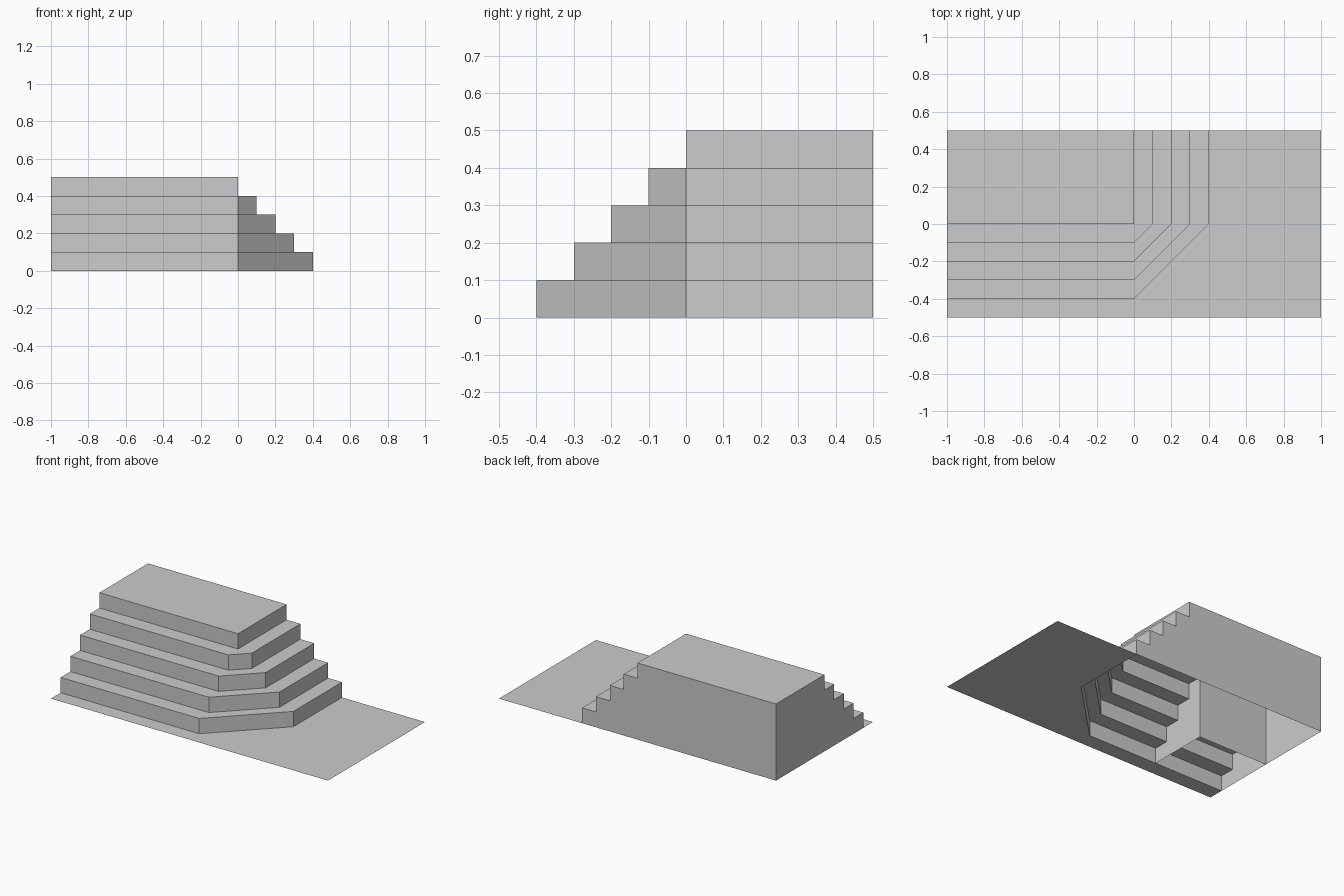
import bpy
import bmesh

cube = bpy.data.objects.get("Cube")
if cube:
    bpy.data.objects.remove(cube, do_unlink=True)

# Single plain grey material
GREY = (0.604, 0.604, 0.604, 1.0)
grey = bpy.data.materials.new("light_grey")
grey.diffuse_color = GREY
grey.use_nodes = True
grey.node_tree.nodes["Principled BSDF"].inputs["Base Color"].default_value = GREY

STEPS, STEP = 5, 0.1          # number of levels, rise and going
TOP = STEPS * STEP
LEFT, RIGHT, FRONT, BACK = -1.0, 1.0, -0.5, 0.5
MIDDLE = -0.5                 # position of the inner partition


def make_object(name, faces):
    """Build a flat shaded object from a list of corner loops."""
    bm = bmesh.new()
    for loop in faces:
        bm.faces.new([bm.verts.new(co) for co in loop])
    bmesh.ops.remove_doubles(bm, verts=bm.verts, dist=1e-5)
    mesh = bpy.data.meshes.new(name)
    bm.to_mesh(mesh)
    bm.free()
    mesh.materials.append(grey)
    obj = bpy.data.objects.new(name, mesh)
    bpy.context.scene.collection.objects.link(obj)
    return obj


# Stair profile as (distance out from the platform, height)
profile = []
for k in range(STEPS):
    out = (STEPS - 1 - k) * STEP
    profile += [(out, k * STEP), (out, (k + 1) * STEP)]


def path(out, z):
    """Plan line of the stairs: front run, chamfered corner, side run."""
    return [(LEFT, -out, z), (0, -out, z), (out, 0, z), (out, BACK, z)]


# Risers and treads swept around the corner
step_faces = []
for low, high in zip(profile, profile[1:]):
    a, b = path(*low), path(*high)
    for i in range(3):
        loop = [a[i], a[i + 1], b[i + 1], b[i]]
        loop = [p for n, p in enumerate(loop) if p not in loop[:n]]
        if len(loop) > 2:
            step_faces.append(loop)
make_object("steps", step_faces)

# Upper platform
make_object("platform", [[(LEFT, 0, TOP), (0, 0, TOP), (0, BACK, TOP), (LEFT, BACK, TOP)]])

# Outer walls closing the ends of the stairs
make_object("end_wall", [[(LEFT, -o, z) for o, z in profile]
                         + [(LEFT, BACK, TOP), (LEFT, BACK, 0)]])
make_object("back_wall", [([(o, BACK, z) for o, z in profile]
                           + [(LEFT, BACK, TOP), (LEFT, BACK, 0)])[::-1]])

# Partitions inside the hollow underside
make_object("inner_stair_partition", [([(MIDDLE, -o, z) for o, z in profile]
                                       + [(MIDDLE, 0, 0)])[::-1]])
make_object("inner_back_partition", [[(MIDDLE, 0, 0), (LEFT, 0, 0),
                                      (LEFT, 0, TOP), (MIDDLE, 0, TOP)]])

# Ground sheet, open beneath the stairs
make_object("ground_sheet", [[(LEFT, FRONT, 0), (RIGHT, FRONT, 0), (RIGHT, BACK, 0)]
                             + path(profile[0][0], 0)[::-1]])
